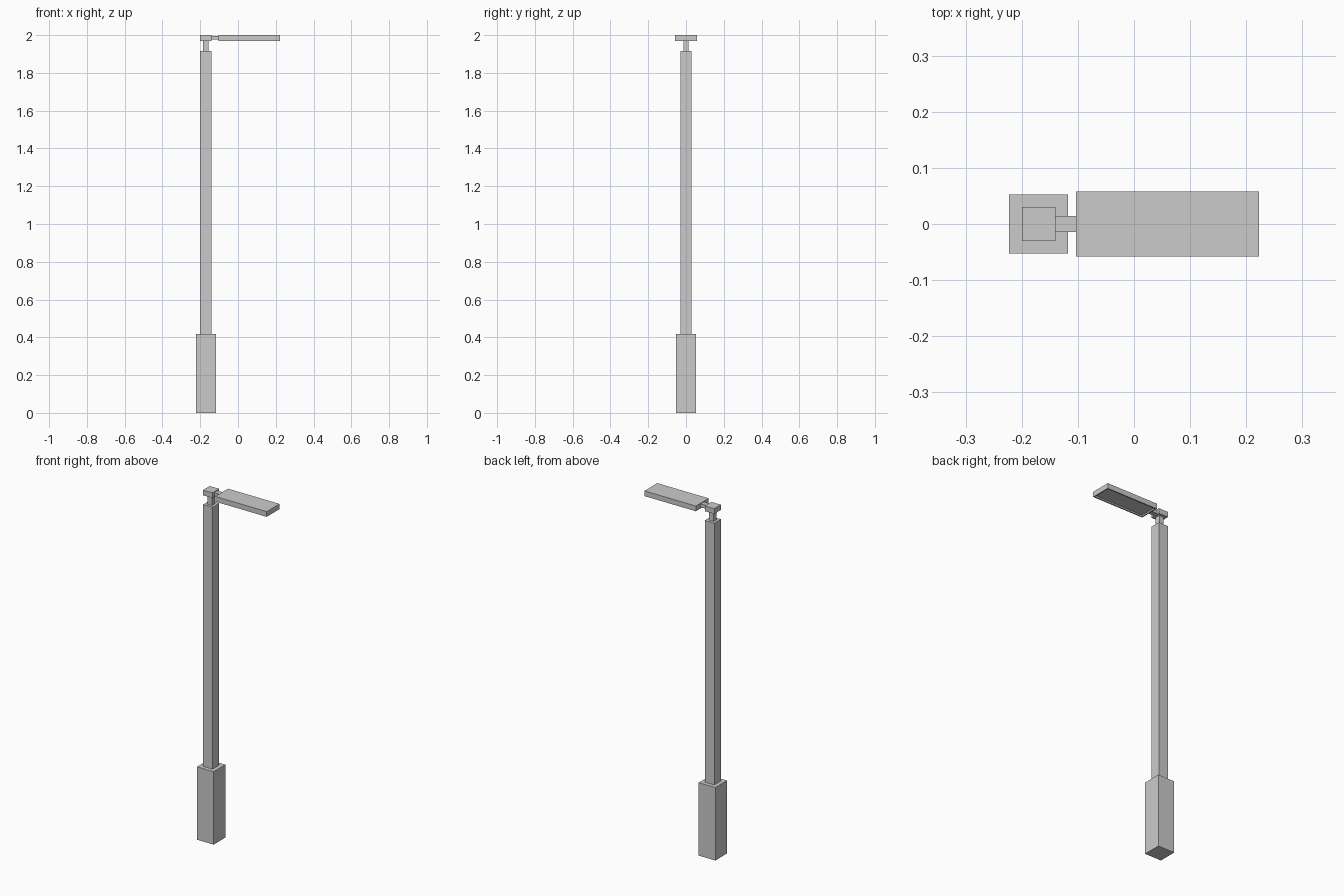
import bpy, bmesh

if "Cube" in bpy.data.objects:
    bpy.data.objects.remove(bpy.data.objects["Cube"])

POLE_X = -0.17


def box(name, x0, x1, half_y, z0, z1):
    bm = bmesh.new()
    bmesh.ops.create_cube(bm, size=1)
    for v in bm.verts:
        v.co = ((x0 + x1) / 2 + v.co.x * (x1 - x0),
                v.co.y * 2 * half_y,
                (z0 + z1) / 2 + v.co.z * (z1 - z0))
    mesh = bpy.data.meshes.new(name)
    bm.to_mesh(mesh)
    bm.free()
    obj = bpy.data.objects.new(name, mesh)
    bpy.context.collection.objects.link(obj)
    return obj


def column(name, half, z0, z1):
    return box(name, POLE_X - half, POLE_X + half, half, z0, z1)


# Square post stack
column("base", 0.0525, 0, 0.418)
column("pole", 0.03, 0.418, 1.917)
column("neck", 0.0145, 1.917, 1.97)
column("cap", 0.03, 1.97, 2.0)

# Arm joining cap to lamp
box("arm", POLE_X + 0.03, -0.103, 0.014, 1.976, 1.996)

# Lamp head with recessed underside
lamp = box("lamp_head", -0.103, 0.2225, 0.058, 1.97, 2.0)
bm = bmesh.new()
bm.from_mesh(lamp.data)
bm.normal_update()
bottom = min(bm.faces, key=lambda f: f.calc_center_median().z)
bmesh.ops.inset_region(bm, faces=[bottom], thickness=0.01)
rim = bmesh.ops.inset_region(bm, faces=[bottom], thickness=0.0)
bmesh.ops.translate(bm, verts=bottom.verts, vec=(0, 0, 0.008))
bm.to_mesh(lamp.data)
bm.free()
